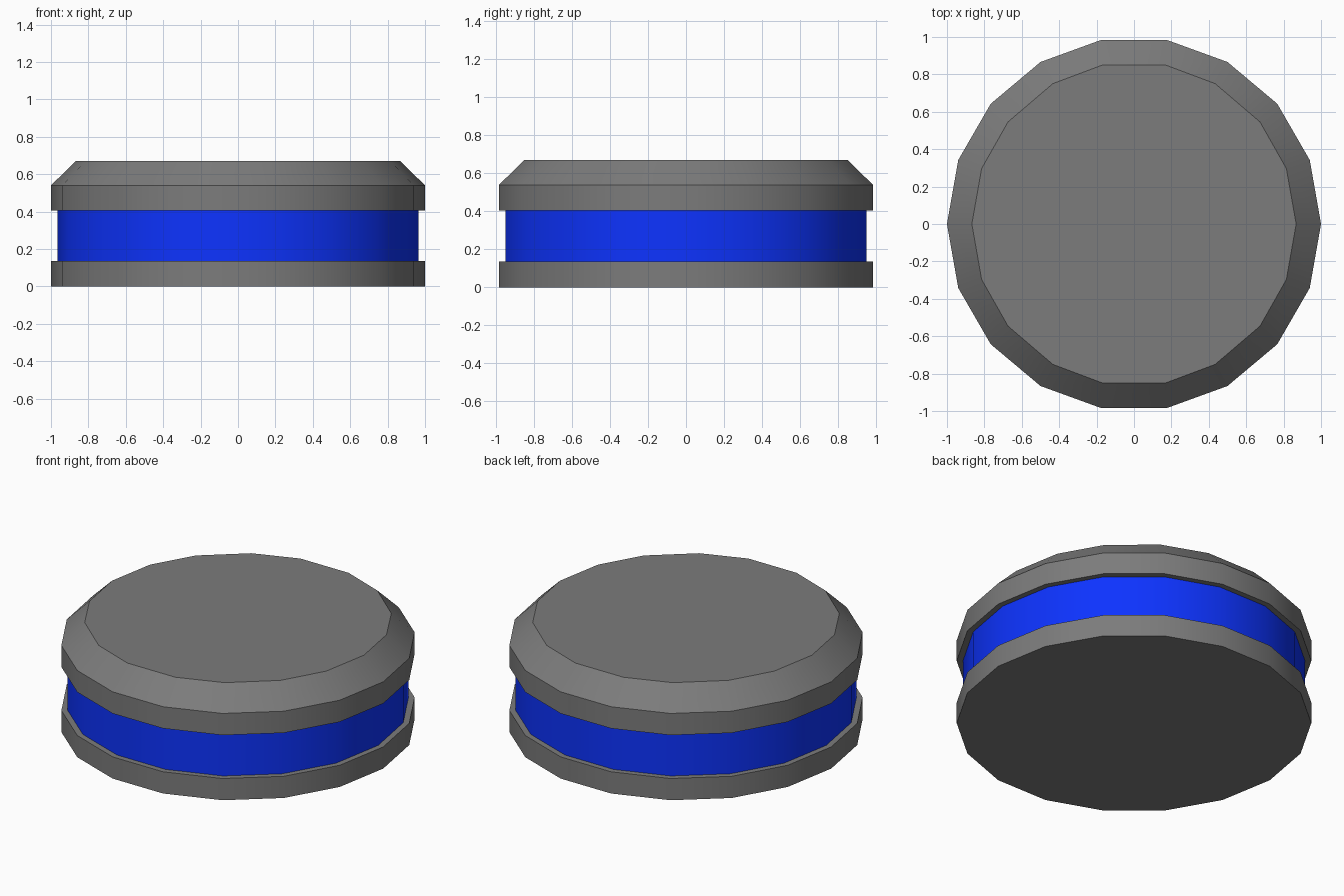
import bpy, bmesh
from math import cos, sin, radians

if "Cube" in bpy.data.objects:
    bpy.data.objects.remove(bpy.data.objects["Cube"])

# 18-sided outline: one quadrant of angles, mirrored to the full ring
EVEN = [0, 20, 40, 60, 80]
TOP = [0, 20, 39, 60, 79]      # top rim corners are slightly shifted


def full_ring(quad):
    half = quad + [180 - a for a in reversed(quad)]
    return half + [a + 180 for a in half[1:-1]]


def material(name, color):
    mat = bpy.data.materials.new(name)
    mat.diffuse_color = (*color, 1)
    mat.use_nodes = True
    mat.node_tree.nodes["Principled BSDF"].inputs["Base Color"].default_value = mat.diffuse_color
    return mat


def loft(name, rings, mat, capped=True):
    """Stack rings of (radius, z, quadrant angles) into one skin."""
    bm = bmesh.new()
    loops = [[bm.verts.new((r * cos(radians(a)), r * sin(radians(a)), z))
              for a in full_ring(quad)] for r, z, quad in rings]
    n = len(loops[0])
    for low, high in zip(loops, loops[1:]):
        for i in range(n):
            j = (i + 1) % n
            bm.faces.new((low[i], low[j], high[j], high[i]))
    if capped:
        bm.faces.new(loops[0][::-1])
        bm.faces.new(loops[-1])
    mesh = bpy.data.meshes.new(name)
    bm.to_mesh(mesh)
    bm.free()
    mesh.materials.append(mat)
    obj = bpy.data.objects.new(name, mesh)
    bpy.context.collection.objects.link(obj)
    bpy.ops.object.select_all(action='DESELECT')
    obj.select_set(True)
    bpy.context.view_layer.objects.active = obj
    bpy.ops.object.shade_smooth_by_angle(angle=radians(30))
    return obj


grey = material("dark_grey", (0.2, 0.2, 0.2))
blue = material("blue", (0.004, 0.033, 1.0))

# Bottom plate
loft("base_plate", [(1, 0, EVEN), (1, 0.135, EVEN)], grey)
# Recessed coloured band
loft("middle_band", [(0.965, 0.135, EVEN), (0.965, 0.405, EVEN)], blue, capped=False)
# Upper plate with chamfered rim
loft("top_cap", [(1, 0.405, EVEN), (1, 0.54, EVEN), (0.867, 0.67, TOP)], grey)
